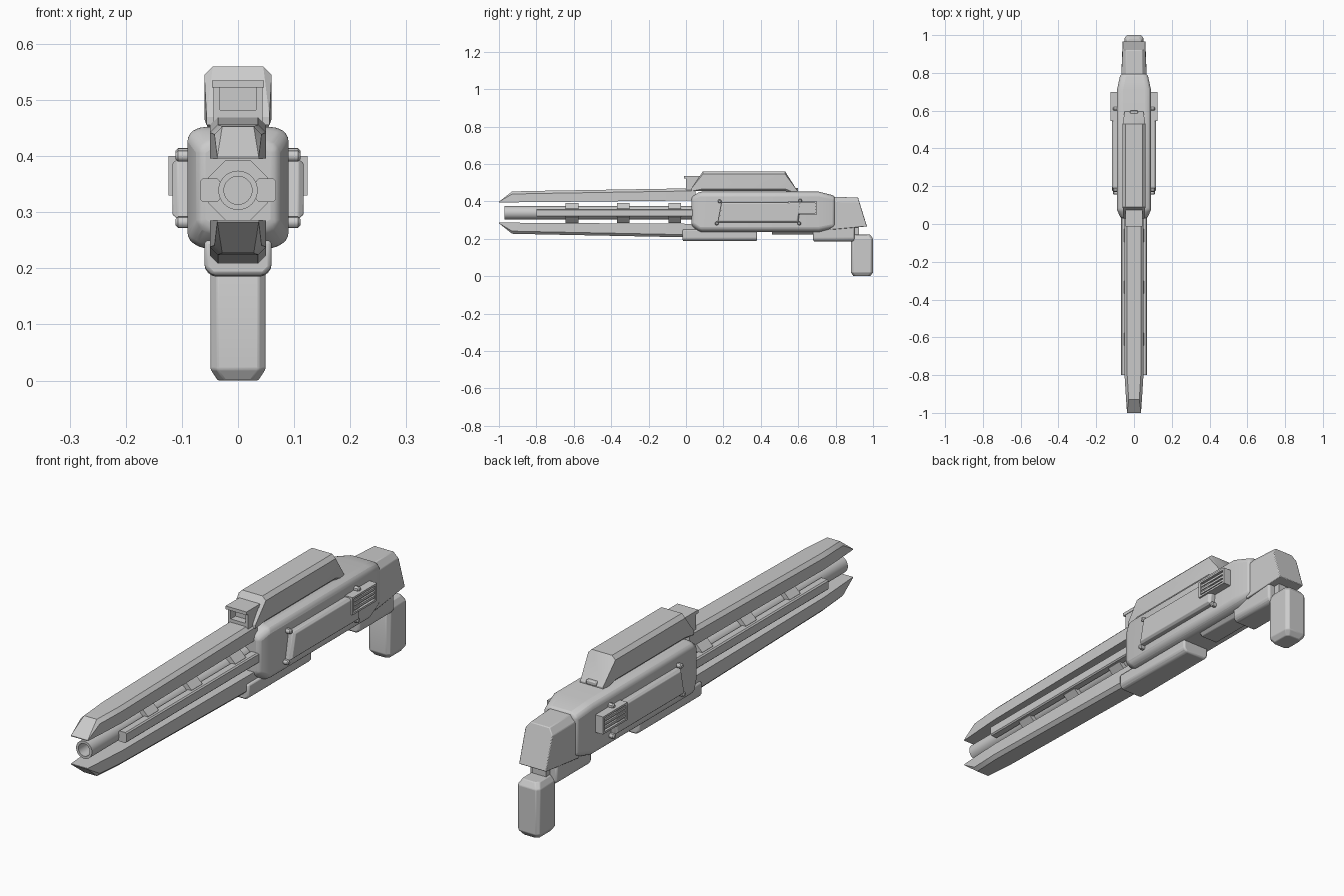
import bpy, bmesh, math
from mathutils import Vector

cube = bpy.data.objects.get("Cube")
if cube:
    bpy.data.objects.remove(cube, do_unlink=True)

grey = bpy.data.materials.new("plain_grey")
grey.use_nodes = True
GREY = (0.6, 0.6, 0.6, 1)
grey.diffuse_color = GREY
grey.node_tree.nodes["Principled BSDF"].inputs["Base Color"].default_value = GREY


def loft(name, rings, bevel=0.0, segments=2):
    """Skin a list of equal point rings and cap both ends."""
    bm = bmesh.new()
    loops = [[bm.verts.new(p) for p in ring] for ring in rings]
    n = len(loops[0])
    for a, b in zip(loops, loops[1:]):
        for i in range(n):
            j = (i + 1) % n
            bm.faces.new((a[i], a[j], b[j], b[i]))
    bm.faces.new(loops[0][::-1])
    bm.faces.new(loops[-1])
    bmesh.ops.remove_doubles(bm, verts=bm.verts, dist=1e-5)
    bmesh.ops.recalc_face_normals(bm, faces=bm.faces)
    mesh = bpy.data.meshes.new(name)
    bm.to_mesh(mesh)
    bm.free()
    mesh.materials.append(grey)
    ob = bpy.data.objects.new(name, mesh)
    bpy.context.collection.objects.link(ob)
    bpy.ops.object.select_all(action='DESELECT')
    ob.select_set(True)
    bpy.context.view_layer.objects.active = ob
    bpy.ops.object.shade_smooth_by_angle(angle=math.radians(30))
    if bevel:
        mod = ob.modifiers.new("soft_edges", 'BEVEL')
        mod.width = bevel
        mod.segments = segments
        mod.limit_method = 'ANGLE'
        mod.angle_limit = math.radians(25)
    return ob


def section(y, w, z0, z1, top=(0, 0), low=(0, 0)):
    """Rectangle across the length with chamfered top and bottom corners."""
    half = [(w - low[0], z0), (w, z0 + low[1]), (w, z1 - top[1]), (w - top[0], z1)]
    return [(x, y, z) for x, z in half] + [(-x, y, z) for x, z in reversed(half)]


def box(name, x, y, z, bevel=0.0):
    ring = lambda yy: [(x[0], yy, z[0]), (x[1], yy, z[0]), (x[1], yy, z[1]), (x[0], yy, z[1])]
    return loft(name, [ring(y[0]), ring(y[1])], bevel)


def circle(y, r, n, turn=0.0, z=0.339):
    steps = [2 * math.pi * (i + turn) / n for i in range(n)]
    return [(r * math.cos(a), y, z + r * math.sin(a)) for a in steps]


# Receiver with tapered ends
ct, cb = (0.02, 0.013), (0.026, 0.016)
loft("receiver", [
    section(0.03, 0.070, 0.265, 0.425, ct, cb),
    section(0.075, 0.090, 0.235, 0.452, ct, cb),
    section(0.71, 0.090, 0.235, 0.452, ct, cb),
    section(0.795, 0.072, 0.252, 0.430, ct, cb)], 0.012, 3)

# Long upper and lower rails with slanted noses
edge = (0.014, 0.014)
loft("upper_rail", [
    section(-1.0, 0.037, 0.395, 0.398),
    section(-0.93, 0.042, 0.395, 0.453, edge),
    section(-0.80, 0.050, 0.396, 0.456, edge),
    section(0.05, 0.050, 0.405, 0.470, edge)])
loft("lower_rail", [
    section(-1.0, 0.037, 0.283, 0.286),
    section(-0.93, 0.042, 0.227, 0.286, low=edge),
    section(-0.80, 0.050, 0.224, 0.285, low=edge),
    section(0.05, 0.050, 0.207, 0.280, low=edge)])

# Hollow barrel and its octagonal brackets
loft("barrel", [circle(0.05, 0.035, 32), circle(-0.97, 0.035, 32),
                circle(-0.97, 0.025, 32), circle(-0.80, 0.025, 32)])
for y in (-0.61, -0.335, -0.06):
    loft("barrel_bracket", [circle(y - 0.034, 0.058, 8, 0.5),
                            circle(y + 0.034, 0.058, 8, 0.5)])

# Top cover with sloping ends
roof, under = (0.015, 0.015), (0.012, 0.012)
loft("top_cover", [
    section(0.03, 0.056, 0.455, 0.470),
    section(0.09, 0.060, 0.455, 0.560, roof, under),
    section(0.53, 0.060, 0.455, 0.560, roof, under),
    section(0.595, 0.050, 0.440, 0.458)])
box("cover_latch", (-0.022, 0.022), (0.56, 0.60), (0.455, 0.472), 0.004)

# Front sight: open window under an overhanging plate
box("sight_plate", (-0.046, 0.046), (-0.012, 0.08), (0.522, 0.535))
box("sight_base", (-0.044, 0.044), (0.0, 0.06), (0.455, 0.482))
box("sight_back", (-0.044, 0.044), (0.03, 0.075), (0.47, 0.525))
for s in (-1, 1):
    box("sight_post", (s * 0.032, s * 0.044), (0.0, 0.06), (0.47, 0.525))

# Under-body blocks
soft = (0.014, 0.014)
loft("lower_guard", [
    section(-0.018, 0.060, 0.187, 0.25, low=soft),
    section(0.38, 0.060, 0.187, 0.25, low=soft)], 0.007)
loft("belly_plate", [
    section(0.46, 0.050, 0.222, 0.25, low=soft),
    section(0.70, 0.050, 0.222, 0.25, low=soft)], 0.004)
loft("rear_guard", [
    section(0.68, 0.060, 0.185, 0.28, low=soft),
    section(0.90, 0.060, 0.185, 0.28, low=soft)], 0.008)

# Rear stock: slanted back, chamfered top
stock = loft("stock", [
    section(0.77, 0.068, 0.248, 0.425, (0.022, 0.025)),
    section(0.92, 0.060, 0.266, 0.420, (0.018, 0.025))], 0.003)
for v in stock.data.vertices:
    if v.co.y > 0.9:
        v.co.y += (0.42 - v.co.z) * 0.31

# Rear grip, stacked upward with narrowed ends
def grip_ring(z, w, y0, y1, c=0.012):
    return [(-w + c, y0, z), (w - c, y0, z), (w, y0 + c, z), (w, y1 - c, z),
            (w - c, y1, z), (-w + c, y1, z), (-w, y1 - c, z), (-w, y0 + c, z)]

loft("grip", [grip_ring(0.0, 0.036, 0.895, 0.985), grip_ring(0.02, 0.049, 0.882, 1.0),
              grip_ring(0.20, 0.049, 0.882, 1.0), grip_ring(0.222, 0.036, 0.892, 0.985)],
     0.003)
box("grip_neck", (-0.03, 0.03), (0.86, 0.925), (0.205, 0.28))

# Side details, repeated on both sides
panel = [(0.17, 0.288), (0.60, 0.288), (0.615, 0.395), (0.19, 0.395)]
mid = Vector((0.394, 0.342))
for s in (-1, 1):
    loft("side_rod", [section(y, 0.018, 0.318, 0.360, (0.005, 0.005), (0.005, 0.005))
                      for y in (-0.80, 0.05)]).location.x = s * 0.05

    # Raised slanted panel with a stepped rim
    def rim(x, inset):
        out = []
        for y, z in panel:
            out.append((s * x, y - math.copysign(inset, y - mid.x),
                        z - math.copysign(inset, z - mid.y)))
        return out
    loft("side_panel", [rim(0.08, 0), rim(0.108, 0), rim(0.117, 0.008)], 0.002)

    # Vent frame with slats
    box("vent_back", (s * 0.08, s * 0.114), (0.545, 0.70), (0.33, 0.40))
    for z in (0.33, 0.392):
        box("vent_frame", (s * 0.10, s * 0.124), (0.545, 0.70), (z, z + 0.008))
    for y in (0.545, 0.69):
        box("vent_end", (s * 0.10, s * 0.124), (y, y + 0.010), (0.33, 0.40))
    for i in range(3):
        z = 0.344 + i * 0.016
        box("vent_slat", (s * 0.10, s * 0.121), (0.55, 0.695), (z, z + 0.009))

    # Bolts at the panel corners
    for y, z in ((0.165, 0.282), (0.605, 0.282), (0.18, 0.400), (0.61, 0.404)):
        def disc(x, r):
            pts = circle(0, r, 12, 0, 0)
            return [(s * x, y + a, z + b) for a, _, b in pts]
        loft("panel_bolt", [disc(0.08, 0.010), disc(0.107, 0.010), disc(0.111, 0.006)])
